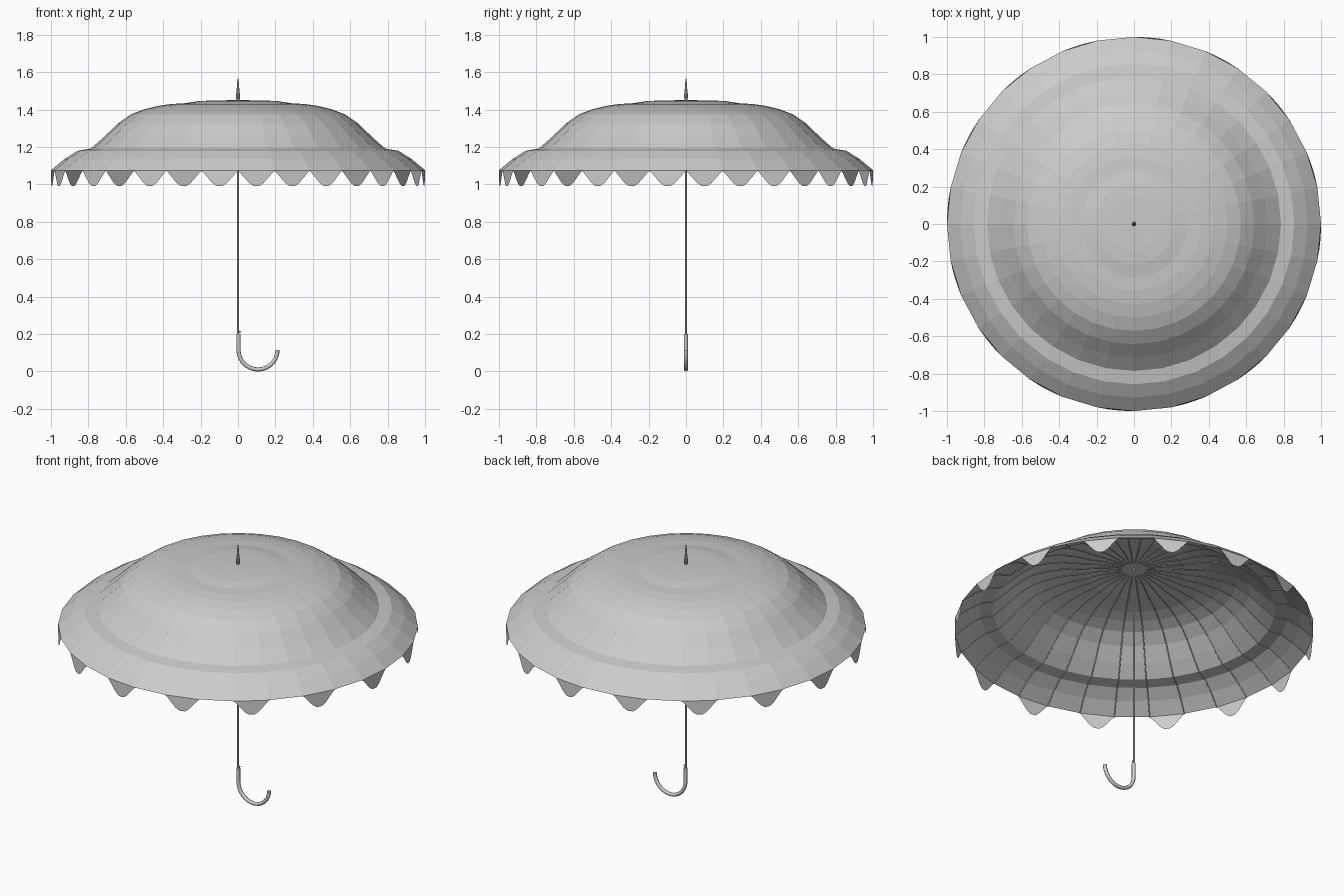
import bpy, bmesh
from math import sin, cos, pi, radians

if "Cube" in bpy.data.objects:
    bpy.data.objects.remove(bpy.data.objects["Cube"])

N = 32                      # canopy segments
STEP = 2 * pi / N

# canopy profile, evenly spaced from rim to crown
HEIGHTS = [1.075, 1.135, 1.18, 1.192, 1.255, 1.325, 1.375, 1.402,
           1.42, 1.43, 1.434, 1.445, 1.449, 1.45, 1.451]
PROFILE = [(1 - i / 14, z) for i, z in enumerate(HEIGHTS)]


def polar(r, a, z):
    return (r * cos(a), r * sin(a), z)


def finish(name, bm):
    mesh = bpy.data.meshes.new(name)
    bm.to_mesh(mesh)
    bm.free()
    ob = bpy.data.objects.new(name, mesh)
    bpy.context.collection.objects.link(ob)
    return ob


def lathe(name, profile, sides):
    """Revolve (radius, z) points around z; zero radius makes a pole."""
    bm = bmesh.new()
    rings = []
    for r, z in profile:
        if r < 1e-6:
            rings.append([bm.verts.new((0, 0, z))] * sides)
        else:
            rings.append([bm.verts.new(polar(r, 2 * pi * i / sides, z)) for i in range(sides)])
    for a, b in zip(rings, rings[1:]):
        for i in range(sides):
            j = (i + 1) % sides
            quad = list(dict.fromkeys((a[i], a[j], b[j], b[i])))
            if len(quad) > 2:
                bm.faces.new(quad)
    bmesh.ops.recalc_face_normals(bm, faces=bm.faces)
    return finish(name, bm)


def tubes(name, paths, radius, resolution):
    """One curve object with a round bevel along each path."""
    cu = bpy.data.curves.new(name, 'CURVE')
    cu.dimensions = '3D'
    cu.bevel_depth = radius
    cu.bevel_resolution = resolution
    cu.use_fill_caps = True
    for path in paths:
        sp = cu.splines.new('POLY')
        sp.points.add(len(path) - 1)
        for p, co in zip(sp.points, path):
            p.co = (*co, 1)
    ob = bpy.data.objects.new(name, cu)
    bpy.context.collection.objects.link(ob)
    return ob


# canopy
lathe("canopy", PROFILE, N)

# hanging scallops on every other segment
bm = bmesh.new()
SHAPE = [(0, 1.075), (0.3, 1.008), (0.42, 0.992), (0.58, 0.992), (0.7, 1.008), (1, 1.075)]
for k in range(1, N, 2):
    pts = [bm.verts.new(polar(1.0, (k + t) * STEP, z)) for t, z in SHAPE]
    for i in range(2):
        bm.faces.new((pts[i], pts[i + 1], pts[4 - i], pts[5 - i]))
finish("edge_scallops", bm)

# thin ribs under the canopy
tubes("ribs", [[polar(r, k * STEP, z - 0.003) for r, z in PROFILE[:-1]] for k in range(N)],
      0.003, 0)

# shaft
lathe("shaft", [(0, 0.18), (0.005, 0.18), (0.005, 1.45), (0, 1.45)], 10)

# pointed finial
lathe("finial", [(0, 1.44), (0.008, 1.44), (0.011, 1.475), (0.007, 1.51), (0.003, 1.565), (0, 1.567)], 10)

# curved handle
R, T = 0.104, 0.011
hook = [(0.003, 0, 0.2)] + [
    (0.003 + R - R * cos(a), 0, T + R - R * sin(a)) for a in (pi * i / 20 for i in range(21))]
tubes("handle", [hook], T, 2)

# small catch above the handle
bpy.ops.mesh.primitive_uv_sphere_add(segments=8, ring_count=6, radius=0.006, location=(0.009, 0, 0.212))
bpy.context.object.name = "catch"
